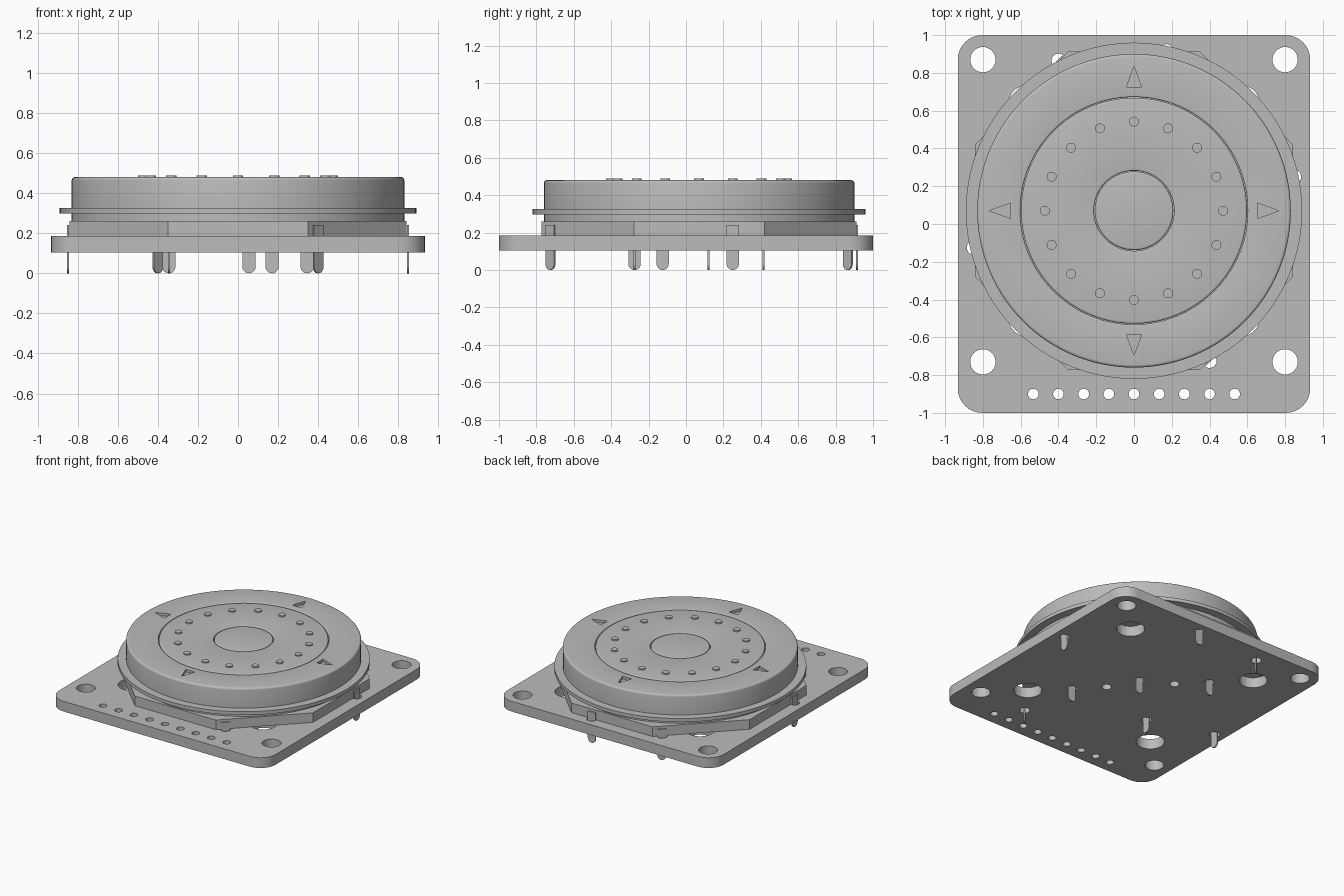
import bpy, bmesh
from math import sin, cos, pi, radians
from mathutils import Matrix

scene = bpy.context.scene
if "Cube" in bpy.data.objects:
    bpy.data.objects.remove(bpy.data.objects["Cube"], do_unlink=True)

GREY = (0.5, 0.5, 0.5, 1)
grey = bpy.data.materials.new("plain_grey")
grey.use_nodes = True
grey.diffuse_color = GREY
grey.node_tree.nodes["Principled BSDF"].inputs["Base Color"].default_value = GREY

CY = 0.07            # dial centre in y
BOARD_LOW, BOARD_TOP = 0.105, 0.185
DIAL_TOP = 0.48


def circle(x, y, r, n=32, turn=0):
    return [(x + r * cos(turn + 2 * pi * i / n), y + r * sin(turn + 2 * pi * i / n))
            for i in range(n)]


def add_prism(bm, outline, z0, z1, matrix=Matrix()):
    """Extrude a flat outline between two heights."""
    face = bm.faces.new([bm.verts.new((x, y, z0)) for x, y in outline])
    moved = bmesh.ops.extrude_face_region(bm, geom=[face])["geom"]
    verts = [v for v in moved if isinstance(v, bmesh.types.BMVert)]
    bmesh.ops.translate(bm, vec=(0, 0, z1 - z0), verts=verts)
    bmesh.ops.transform(bm, matrix=matrix, verts=list(face.verts) + verts)


def finish(bm, name, smooth=True):
    bmesh.ops.recalc_face_normals(bm, faces=bm.faces[:])
    mesh = bpy.data.meshes.new(name)
    bm.to_mesh(mesh)
    bm.free()
    mesh.materials.append(grey)
    obj = bpy.data.objects.new(name, mesh)
    scene.collection.objects.link(obj)
    if smooth:
        shade(obj)
    return obj


def shade(obj):
    bpy.ops.object.select_all(action='DESELECT')
    obj.select_set(True)
    bpy.context.view_layer.objects.active = obj
    bpy.ops.object.shade_smooth_by_angle(angle=radians(35))


def lathe(name, profile, steps=128):
    """Spin a closed (radius, height) loop, or one open at the axis."""
    bm = bmesh.new()
    verts = [bm.verts.new((r, CY, z)) for r, z in profile]
    loop = verts if profile[0][0] == 0 else verts + verts[:1]
    edges = [bm.edges.new(pair) for pair in zip(loop, loop[1:])]
    bmesh.ops.spin(bm, geom=verts + edges, cent=(0, CY, 0), axis=(0, 0, 1),
                   angle=2 * pi, steps=steps)
    bmesh.ops.remove_doubles(bm, verts=bm.verts[:], dist=0.0001)
    return finish(bm, name)


def cut(obj, bm):
    """Subtract the cutter mesh and bake the result."""
    cutter = finish(bm, obj.name + "_cutter", False)
    cutter.hide_render = True
    mod = obj.modifiers.new("cut", 'BOOLEAN')
    mod.operation, mod.object, mod.solver = 'DIFFERENCE', cutter, 'EXACT'
    bpy.context.view_layer.objects.active = obj
    bpy.ops.object.modifier_apply(modifier=mod.name)
    bpy.data.objects.remove(cutter, do_unlink=True)
    shade(obj)


def fillet(r, z, size, way):
    """Quarter round at an upper rim; way is +1 for outer, -1 for inner."""
    arc = [(r - way * size * (1 - cos(a)), z - size * (1 - sin(a)))
           for a in (i * pi / 8 for i in range(5))]
    return arc if way > 0 else arc[::-1]


# Terminals: x, y, turn in degrees, top height
EDGE, INNER = 0.24, BOARD_TOP
terminals = [
    (0.848, 0.25, 90, EDGE), (-0.848, -0.125, 90, EDGE), (0.17, 0.915, 0, EDGE),
    (0.4, -0.725, 45, EDGE), (-0.4, 0.865, 45, EDGE),
    (0.345, -0.275, 0, INNER), (0.055, 0.12, 0, INNER),
    (-0.345, 0.415, 0, INNER), (-0.345, -0.275, 90, INNER),
]

# Circuit board with rounded corners
bm = bmesh.new()
R = 0.13
outline = []
for k, (sx, sy) in enumerate([(1, 1), (-1, 1), (-1, -1), (1, -1)]):
    for i in range(9):
        a = (k + i / 8) * pi / 2
        outline.append((sx * (0.933 - R) + R * cos(a), sy * (1 - R) + R * sin(a)))
add_prism(bm, outline, BOARD_LOW, BOARD_TOP)
board = finish(bm, "board")

# Mounting, header, locating and terminal holes
holes = [(sx * 0.8, CY + sy * 0.8, 0.067) for sx in (1, -1) for sy in (1, -1)]
holes += [(sx * 0.565, CY + sy * 0.565, 0.1) for sx in (1, -1) for sy in (1, -1)]
holes += [(i * 0.1333, -0.9, 0.028) for i in range(-4, 5)]
holes += [(s * 0.17, CY - s * 0.17, 0.035) for s in (1, -1)]
holes += [(x, y, 0.037) for x, y, turn, top in terminals]
bm = bmesh.new()
for x, y, r in holes:
    add_prism(bm, circle(x, y, r), 0.05, 0.25)
cut(board, bm)

# Octagonal base
bm = bmesh.new()
add_prism(bm, circle(0, CY, 0.842 / cos(pi / 8), 8, pi / 8), BOARD_TOP, 0.26)
finish(bm, "octagon_base", False)

# Flat terminals with rounded tips
W = 0.033
for n, (x, y, turn, top) in enumerate(terminals):
    bm = bmesh.new()
    tip = [(W * cos(a), W + W * sin(a)) for a in (pi + i * pi / 10 for i in range(11))]
    place = (Matrix.Translation((x, y, 0)) @ Matrix.Rotation(radians(turn), 4, 'Z')
             @ Matrix.Rotation(pi / 2, 4, 'X'))
    add_prism(bm, tip + [(W, top), (-W, top)], -0.005, 0.005, place)
    finish(bm, "terminal_%d" % (n + 1), False)

# Neck and thin flange under the dial
lathe("neck", [(0, 0.26), (0.83, 0.26), (0.83, 0.3), (0, 0.3)])
lathe("flange", [(0, 0.298), (0.89, 0.298), (0.89, 0.325), (0, 0.325)])

# Outer dial ring with engraved outward arrows
FLOOR = 0.32
ring = lathe("dial_ring", [(0.602, FLOOR), (0.83, FLOOR)]
             + fillet(0.83, DIAL_TOP, 0.015, 1) + fillet(0.602, DIAL_TOP, 0.008, -1))
bm = bmesh.new()
for k in range(4):
    arrow = [(0.655, -0.04), (0.765, 0), (0.655, 0.04)]
    add_prism(bm, arrow, DIAL_TOP - 0.02, DIAL_TOP + 0.05,
              Matrix.Translation((0, CY, 0)) @ Matrix.Rotation(k * pi / 2, 4, 'Z'))
cut(ring, bm)

# Inner disc and centre button
lathe("inner_disc", [(0.212, FLOOR), (0.598, FLOOR)]
      + fillet(0.598, DIAL_TOP, 0.01, 1) + fillet(0.212, DIAL_TOP, 0.008, -1))
lathe("centre_button", [(0, FLOOR), (0.208, FLOOR)]
      + fillet(0.208, DIAL_TOP, 0.01, 1) + [(0, DIAL_TOP)])

# Ring of sixteen raised dots
bm = bmesh.new()
for x, y in circle(0, CY, 0.472, 16):
    add_prism(bm, circle(x, y, 0.026, 24), DIAL_TOP - 0.01, DIAL_TOP + 0.009)
finish(bm, "indicator_dots")
